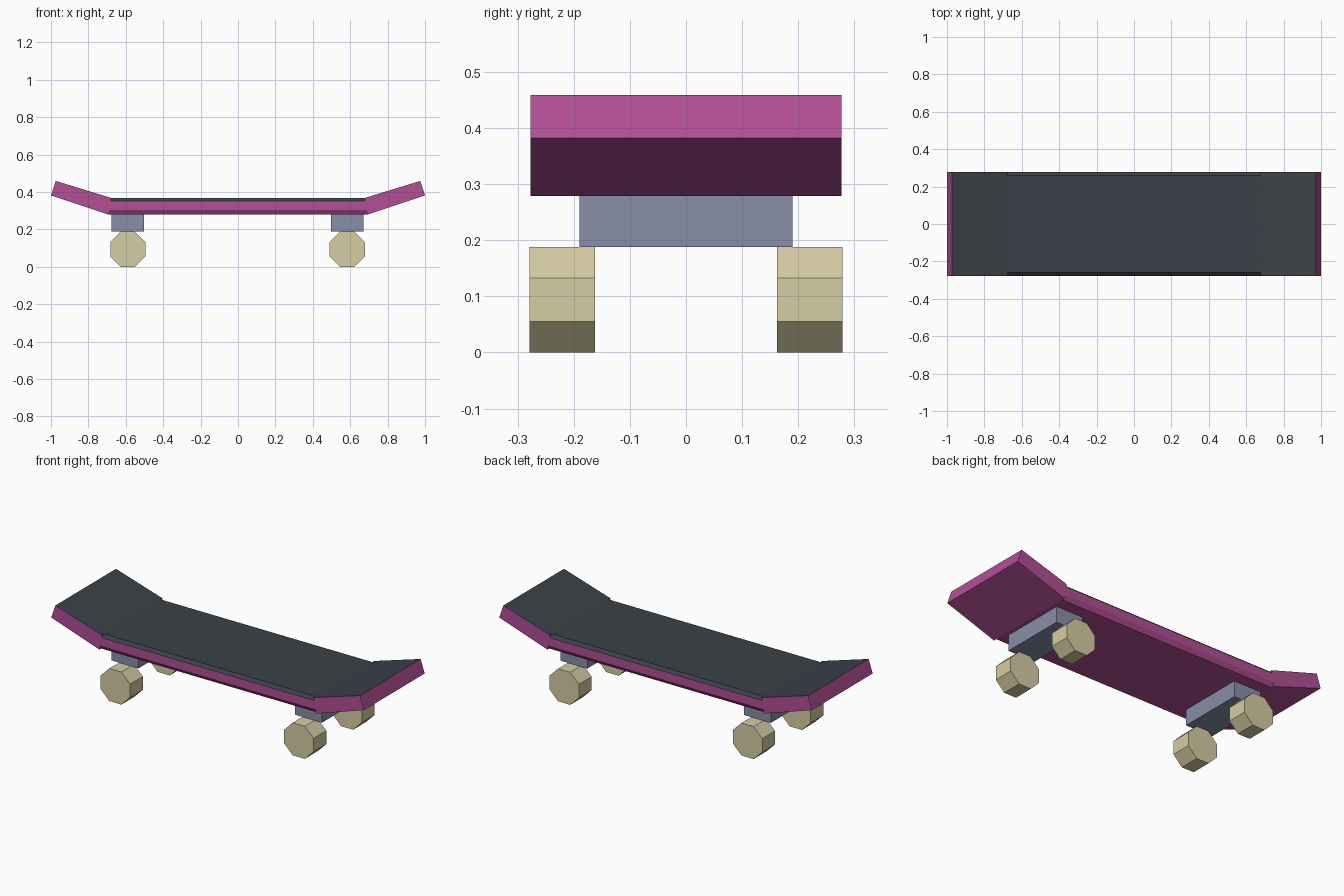
import bpy, bmesh, math
from mathutils import Matrix

cube = bpy.data.objects.get("Cube")
if cube:
    bpy.data.objects.remove(cube, do_unlink=True)


def material(name, rgb):
    linear = [((c / 255 + 0.055) / 1.055) ** 2.4 for c in rgb] + [1]
    m = bpy.data.materials.new(name)
    m.use_nodes = True
    m.diffuse_color = linear
    m.node_tree.nodes["Principled BSDF"].inputs["Base Color"].default_value = linear
    return m


PINK = material("magenta wood", (178, 79, 149))
GRIP = material("dark grip", (59, 65, 72))
METAL = material("blue grey metal", (137, 142, 168))
CREAM = material("cream wheel", (214, 205, 164))


def finish(name, bm, mats):
    bmesh.ops.recalc_face_normals(bm, faces=bm.faces)
    if len(mats) > 1:  # upward faces take the second colour
        for f in bm.faces:
            f.material_index = int(f.normal.z > 0.5)
    mesh = bpy.data.meshes.new(name)
    bm.to_mesh(mesh)
    bm.free()
    for m in mats:
        mesh.materials.append(m)
    obj = bpy.data.objects.new(name, mesh)
    bpy.context.collection.objects.link(obj)
    return obj


def loft(name, ring_a, ring_b, mats):
    bm = bmesh.new()
    a, b = [[bm.verts.new(p) for p in ring] for ring in (ring_a, ring_b)]
    bm.faces.new(a)
    bm.faces.new(b[::-1])
    for i in range(len(a)):
        j = (i + 1) % len(a)
        bm.faces.new((a[i], b[i], b[j], a[j]))
    return finish(name, bm, mats)


HALF_W = 0.277          # deck half width
LOW, HIGH = 0.279, 0.368  # deck underside and top
BEND_LOW, BEND_HIGH = 0.692, 0.677

# Middle of the deck: chamfered section running between the bends
half = [(0.26, LOW), (HALF_W, 0.304), (HALF_W, 0.352), (0.26, HIGH)]
section = half + [(-y, z) for y, z in reversed(half)]


def bend_x(z):
    return BEND_LOW + (BEND_HIGH - BEND_LOW) * (z - LOW) / (HIGH - LOW)


loft("deck_middle",
     [(-bend_x(z), y, z) for y, z in section],
     [(bend_x(z), y, z) for y, z in section], (PINK, GRIP))

# Upturned ends, trucks and wheels
kick = [(BEND_LOW, LOW), (1.0, 0.382), (0.974, 0.459), (BEND_HIGH, HIGH)]
for side, s, cx in (("left", 1, 0.584), ("right", -1, -0.589)):
    loft(side + "_deck_end",
         [(s * x, -HALF_W, z) for x, z in kick],
         [(s * x, HALF_W, z) for x, z in kick], (PINK, GRIP))

    bm = bmesh.new()
    bmesh.ops.create_cube(bm, size=1, matrix=Matrix.Translation((cx, 0, 0.234))
                          @ Matrix.Diagonal((0.172, 0.38, 0.092, 1)))
    finish(side + "_truck", bm, (METAL,))

    for end, t in (("front", -1), ("back", 1)):
        bm = bmesh.new()
        r = 0.094 / math.cos(math.pi / 8)
        bmesh.ops.create_cone(
            bm, cap_ends=True, segments=8, radius1=r, radius2=r, depth=0.117,
            matrix=Matrix.Translation((cx, t * 0.2205, 0.094))
            @ Matrix.Rotation(math.pi / 2, 4, "X")
            @ Matrix.Rotation(math.pi / 8, 4, "Z"))
        finish(f"{side}_{end}_wheel", bm, (CREAM,))
